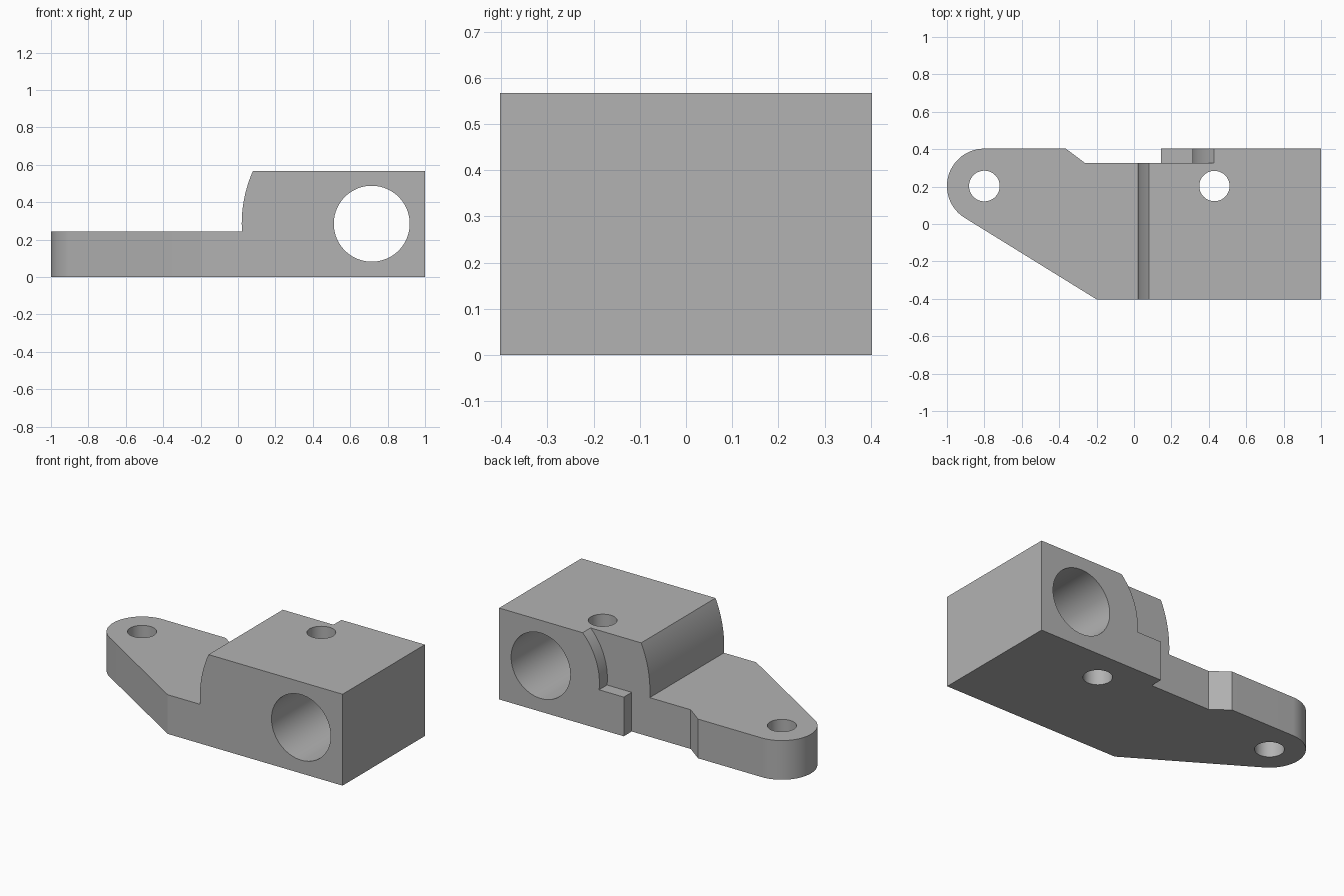
import bpy
import bmesh
from math import atan2, asin, acos, cos, sin, sqrt, pi, radians
from mathutils import Vector

old = bpy.data.objects.get("Cube")
if old:
    bpy.data.objects.remove(old, do_unlink=True)

# Main dimensions
HALF_Y, TOP, PLATE = 0.403, 0.567, 0.243
LUG_Y = 0.325
BORE = Vector((0.715, 0.285))
EYE = Vector((-0.8, 0.203))
EYE_R = 0.2

grey = bpy.data.materials.new("plain grey")
grey.use_nodes = True
colour = (0.45, 0.45, 0.45, 1)
grey.diffuse_color = colour
grey.node_tree.nodes["Principled BSDF"].inputs["Base Color"].default_value = colour


def arc(centre, r, a0, a1, n):
    """Points along a circular arc."""
    angles = [a0 + (a1 - a0) * i / n for i in range(n + 1)]
    return [(centre[0] + r * cos(a), centre[1] + r * sin(a)) for a in angles]


def prism(name, outline, lo, hi, axis):
    """Extrude an outline along z (plan, xy) or along y (elevation, xz)."""
    def place(p, d):
        return (p[0], p[1], d) if axis == "z" else (p[0], d, p[1])
    bm = bmesh.new()
    face = bm.faces.new([bm.verts.new(place(p, lo)) for p in outline])
    moved = bmesh.ops.extrude_face_region(bm, geom=[face])["geom"]
    shift = Vector(place((0, 0), hi - lo))
    bmesh.ops.translate(bm, vec=shift,
                        verts=[v for v in moved if isinstance(v, bmesh.types.BMVert)])
    bmesh.ops.recalc_face_normals(bm, faces=bm.faces)
    mesh = bpy.data.meshes.new(name)
    bm.to_mesh(mesh)
    bm.free()
    mesh.materials.append(grey)
    obj = bpy.data.objects.new(name, mesh)
    bpy.context.collection.objects.link(obj)
    return obj


def circle(centre, r, n=64):
    return arc(centre, r, 0, 2 * pi, n)[:-1]


def step_outline(r, left):
    """Area above the plate, left of an arc concentric with the bore."""
    high = TOP + 0.1
    start = pi - asin((TOP + 0.02 - BORE.y) / r)
    end = pi + asin((BORE.y - PLATE) / r)
    curve = arc(BORE, r, start, end, 24)
    return [(left, PLATE), (left, high), (curve[0][0], high)] + curve


# Plan outline: rounded eye, tangent flank, block and notched back edge
corner = Vector((-0.2, -HALF_Y))
to_corner = corner - EYE
tangent = atan2(to_corner.y, to_corner.x) - acos(EYE_R / to_corner.length)
plan = arc(EYE, EYE_R, pi / 2, tangent + 2 * pi, 40)
plan += [tuple(corner), (1, -HALF_Y), (1, HALF_Y), (0.145, HALF_Y),
         (0.145, LUG_Y), (-0.26, LUG_Y), (-0.365, HALF_Y)]
body = prism("bracket_body", plan, 0, TOP, "z")

# Curved steps, cross bore and bolt holes
cutters = [
    prism("front_step_cutter", step_outline(0.695, -1.2), -0.6, 0.6, "y"),
    prism("back_step_cutter", step_outline(0.403, 0.1), LUG_Y, 0.6, "y"),
    prism("bore_cutter", circle(BORE, 0.203, 96), -0.6, 0.6, "y"),
    prism("eye_hole_cutter", circle(EYE, 0.082), -0.2, 0.8, "z"),
    prism("block_hole_cutter", circle((0.43, EYE.y), 0.081), -0.2, 0.8, "z"),
]
bpy.ops.object.select_all(action="DESELECT")
bpy.context.view_layer.objects.active = body
body.select_set(True)
for cutter in cutters:
    cutter.hide_render = True
    cut = body.modifiers.new(cutter.name, "BOOLEAN")
    cut.operation = "DIFFERENCE"
    cut.solver = "EXACT"
    cut.object = cutter
    bpy.ops.object.modifier_apply(modifier=cut.name)
    bpy.data.objects.remove(cutter, do_unlink=True)

bpy.ops.object.shade_smooth_by_angle(angle=radians(25))
